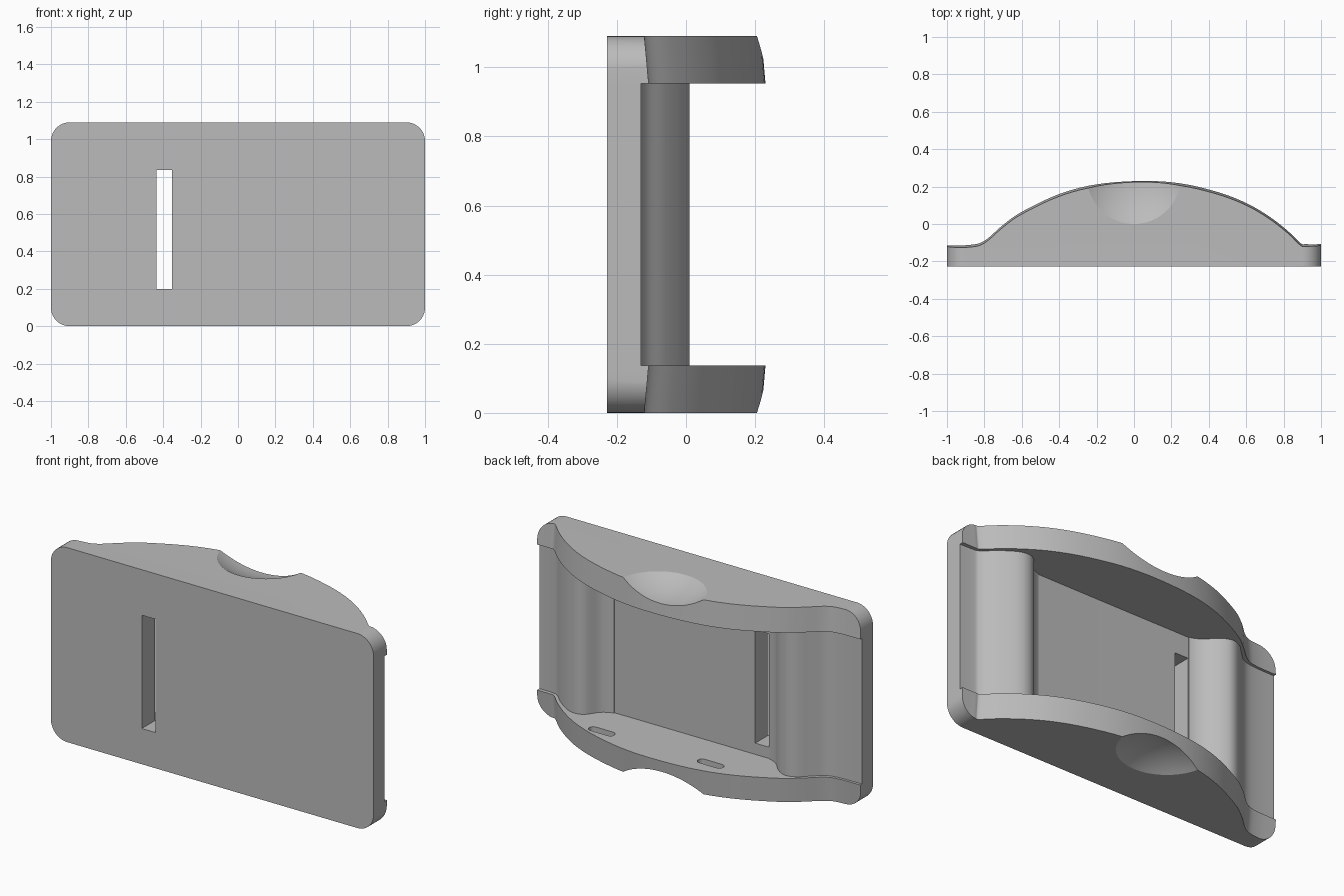
import bpy, bmesh, math
from mathutils import Vector

cube = bpy.data.objects.get("Cube")
if cube:
    bpy.data.objects.remove(cube, do_unlink=True)

HEIGHT, BACK, RIM = 1.09, -0.228, 0.137

grey = bpy.data.materials.new("plain_grey")
grey.use_nodes = True
tone = (0.5, 0.5, 0.5, 1)
grey.diffuse_color = tone
grey.node_tree.nodes["Principled BSDF"].inputs["Base Color"].default_value = tone


def smooth_path(points, steps=5):
    """Catmull-Rom curve through the points."""
    pts = [Vector(p) for p in points]
    pts = [2 * pts[0] - pts[1]] + pts + [2 * pts[-1] - pts[-2]]
    out = []
    for a, b, c, d in zip(pts, pts[1:], pts[2:], pts[3:]):
        for i in range(steps):
            t = i / steps
            out.append(0.5 * (2 * b + (c - a) * t + (2 * a - 5 * b + 4 * c - d) * t * t
                              + (3 * b - a - 3 * c + d) * t ** 3))
    return out + [pts[-2]]


def loft(name, rings):
    """Closed solid through rings of equal length."""
    bm = bmesh.new()
    loops = [[bm.verts.new(p) for p in ring] for ring in rings]
    for low, high in zip(loops, loops[1:]):
        for i in range(len(low)):
            j = (i + 1) % len(low)
            bm.faces.new((low[i], low[j], high[j], high[i]))
    bm.faces.new(loops[0])
    bm.faces.new(loops[-1])
    bmesh.ops.recalc_face_normals(bm, faces=bm.faces)
    mesh = bpy.data.meshes.new(name)
    bm.to_mesh(mesh)
    bm.free()
    obj = bpy.data.objects.new(name, mesh)
    bpy.context.collection.objects.link(obj)
    mesh.materials.append(grey)
    return obj


def rounded_outline(w, h, r, seg=10):
    """Rounded rectangle around the origin."""
    out = []
    for k, (sx, sy) in enumerate(((1, 1), (-1, 1), (-1, -1), (1, -1))):
        for i in range(seg + 1):
            a = math.pi / 2 * (k + i / seg)
            out.append((sx * (w / 2 - r) + r * math.cos(a), sy * (h / 2 - r) + r * math.sin(a)))
    return out


# Arched outer profile, slightly drafted towards the two outer ends
arch = smooth_path([(-1.02, -0.115), (-0.88, -0.112), (-0.8, -0.09), (-0.7, -0.005),
                    (-0.6, 0.065), (-0.4, 0.16), (-0.2, 0.212), (0.04, 0.23), (0.25, 0.217),
                    (0.45, 0.17), (0.6, 0.112), (0.72, 0.042), (0.82, -0.035),
                    (0.89, -0.102), (0.92, -0.108), (1.02, -0.108)])


def arch_ring(z, draft):
    return ([(p.x, p.y - draft, z) for p in arch]
            + [(1.02, BACK, z), (-1.02, BACK, z)])


body = loft("curved_bracket", [arch_ring(0, 0.012), arch_ring(RIM, 0),
                               arch_ring(HEIGHT - RIM, 0), arch_ring(HEIGHT, 0.012)])

# Rounded outline of the back plate
corners = loft("corner_trim", [[(x, y, z + HEIGHT / 2) for x, z in rounded_outline(2, HEIGHT, 0.1)]
                               for y in (BACK - 0.1, 0.5)])

# Channel between the two rims, with a ridge near each end
floor = smooth_path([(-1.1, -0.13), (-0.9, -0.128), (-0.8, -0.112), (-0.74, -0.065), (-0.68, -0.01),
                     (-0.62, 0.008), (-0.56, -0.02), (-0.5, -0.08), (-0.44, -0.108), (-0.38, -0.11),
                     (0.45, -0.11), (0.52, -0.105), (0.58, -0.075), (0.63, -0.01), (0.68, 0.01),
                     (0.74, -0.005), (0.82, -0.06), (0.88, -0.115), (0.93, -0.128), (1.1, -0.13)])
channel = loft("channel_cutter", [[(p.x, p.y, z) for p in floor] + [(1.1, 0.5, z), (-1.1, 0.5, z)]
                                  for z in (RIM, HEIGHT - RIM)])

# Through slot in the plate
strap = loft("slot_cutter", [[(x, y, z) for x, z in
                              ((-0.437, 0.2), (-0.352, 0.2), (-0.352, 0.835), (-0.437, 0.835))]
                             for y in (-0.4, 0.05)])
cutters = [channel, strap]

# Small oblong recesses in the lower rim
for cx in (0.445, -0.23):
    cutters.append(loft("recess_cutter", [[(cx + x, 0.11 + y, z) for x, y in
                                           rounded_outline(0.155, 0.05, 0.024, 6)]
                                          for z in (RIM - 0.04, RIM + 0.05)]))

# Shallow finger scoops on both rims
for z in (-0.379, HEIGHT + 0.379):
    bpy.ops.mesh.primitive_uv_sphere_add(segments=96, ring_count=64, radius=0.454,
                                         location=(0.0, 0.25, z))
    scoop = bpy.context.object
    scoop.name = "scoop_cutter"
    scoop.data.materials.append(grey)
    cutters.append(scoop)

for tool, mode in [(corners, 'INTERSECT')] + [(c, 'DIFFERENCE') for c in cutters]:
    mod = body.modifiers.new(tool.name, 'BOOLEAN')
    mod.object, mod.operation, mod.solver = tool, mode, 'EXACT'
    tool.hide_render = True

# Bake the cuts, drop the cutters and shade
bpy.context.view_layer.update()
graph = bpy.context.evaluated_depsgraph_get()
final = bpy.data.meshes.new_from_object(body.evaluated_get(graph))
body.modifiers.clear()
body.data = final
for tool in [corners] + cutters:
    bpy.data.objects.remove(tool, do_unlink=True)
bpy.ops.object.select_all(action='DESELECT')
body.select_set(True)
bpy.context.view_layer.objects.active = body
bpy.ops.object.shade_smooth_by_angle(angle=math.radians(30))
